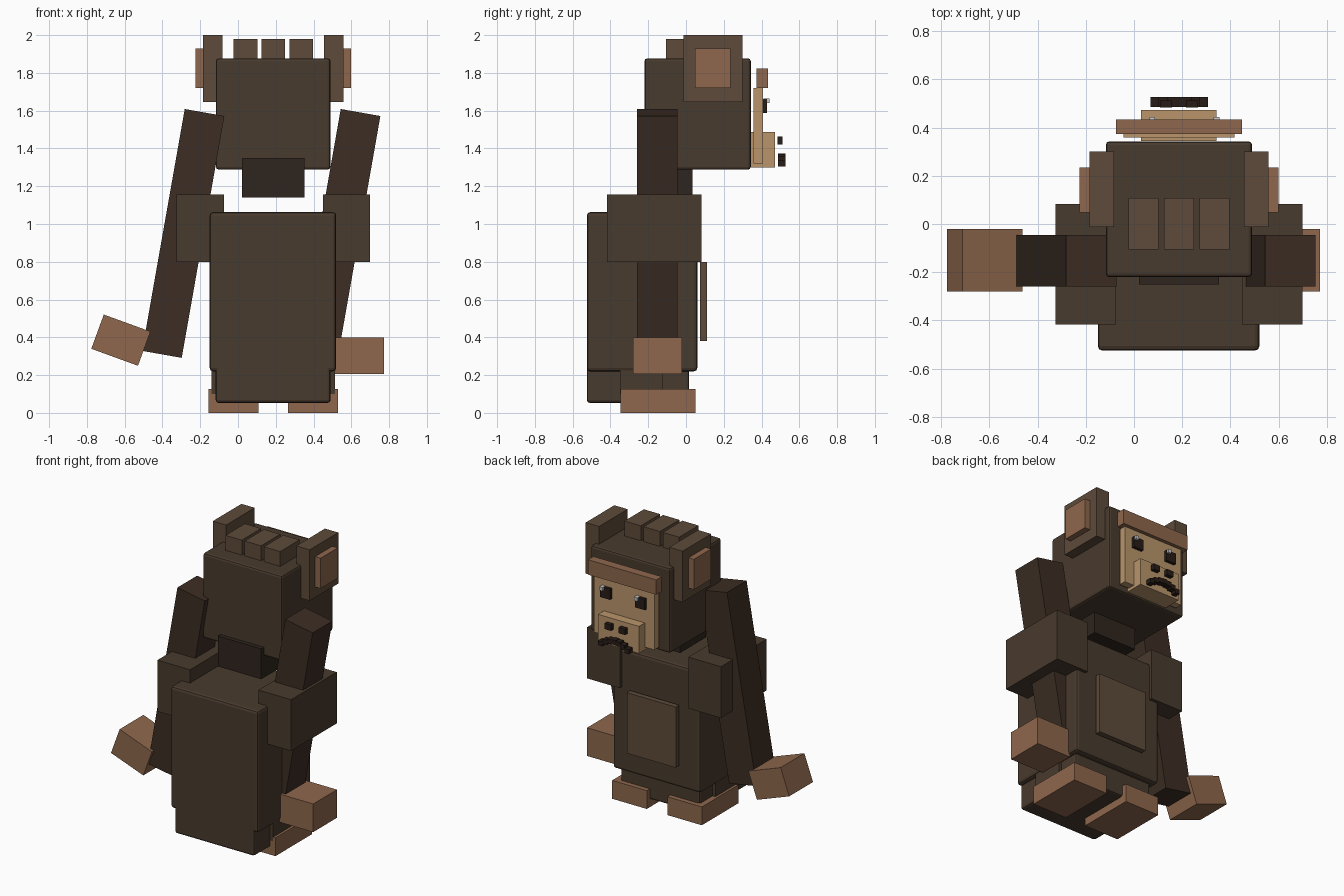
import bpy
from math import radians

if "Cube" in bpy.data.objects:
    bpy.data.objects.remove(bpy.data.objects["Cube"])


def material(name, rgb):
    # sRGB 0-255 to linear viewport colour
    m = bpy.data.materials.new(name)
    m.diffuse_color = [(c / 255) ** 2.2 for c in rgb] + [1]
    m.use_nodes = True
    m.node_tree.nodes["Principled BSDF"].inputs["Base Color"].default_value = m.diffuse_color
    return m


FUR = material("fur", (74, 61, 49))
ARM = material("arm_fur", (62, 49, 40))
DARK = material("dark_fur", (50, 41, 35))
LIGHT = material("light_fur", (94, 76, 61))
SKIN = material("skin", (141, 103, 78))
TAN = material("tan", (184, 148, 107))
BLACK = material("black", (44, 34, 29))
WHITE = material("white", (235, 235, 235))


def box(name, x, y, z, mat, tilt=0, bevel=0):
    """Box from (min, max) ranges, optionally tilted about y and bevelled."""
    r = (x, y, z)
    bpy.ops.mesh.primitive_cube_add(size=1, location=[(a + b) / 2 for a, b in r])
    ob = bpy.context.object
    ob.name = name
    ob.scale = [b - a for a, b in r]
    bpy.ops.object.transform_apply(location=False, rotation=False, scale=True)
    ob.rotation_euler.y = radians(tilt)
    ob.data.materials.append(mat)
    if bevel:
        mod = ob.modifiers.new("bevel", "BEVEL")
        mod.width = bevel
        mod.segments = 2
    return ob


def around(c, w):
    return (c - w / 2, c + w / 2)


MID = 0.187  # symmetry line of head and torso

# Torso
box("torso", (-0.15, 0.52), (-0.525, 0.06), (0.22, 1.063), FUR, bevel=0.018)
box("pelvis", (-0.118, 0.49), (-0.525, 0.017), (0.053, 0.42), FUR, bevel=0.015)
box("belly_panel", (0.0, 0.375), (0.075, 0.112), (0.38, 0.80), LIGHT)
box("neck", (0.02, 0.353), (-0.25, 0.035), (1.14, 1.35), DARK)

# Head
box("head", (-0.117, 0.49), (-0.22, 0.343), (1.288, 1.877), FUR, bevel=0.015)
for i in (-1, 0, 1):
    box("hair_tuft", around(MID + i * 0.147, 0.125), (-0.105, 0.107), (1.80, 1.98), LIGHT)

# Paired parts
for s, side in ((-1, "left"), (1, "right")):
    box(side + "_ear", around(MID + s * 0.32, 0.102), (-0.013, 0.30), (1.647, 2.0), LIGHT)
    box(side + "_inner_ear", around(MID + s * 0.375, 0.075), (0.047, 0.235), (1.72, 1.93), SKIN)
    box(side + "_shoulder", around(MID + s * 0.387, 0.25), (-0.418, 0.082), (0.80, 1.155), FUR)
    box(side + "_arm", around(0.123 + s * 0.413, 0.213), (-0.26, -0.045), (0.30, 1.60), ARM, tilt=10)
    box(side + "_leg", around(MID + s * 0.211, 0.23), (-0.35, -0.122), (0.10, 0.40), FUR)
    box(side + "_foot", around(MID + s * 0.211, 0.265), (-0.348, 0.05), (0, 0.127), SKIN)
    box(side + "_eye", around(MID + s * 0.133, 0.075), (0.395, 0.428), (1.587, 1.662), BLACK)
    box(side + "_eye_glint", around(MID + s * 0.133 + 0.022, 0.024), (0.41, 0.443), (1.64, 1.665), WHITE)
    box(side + "_nostril", around(MID + s * 0.054, 0.05), (0.484, 0.512), (1.422, 1.462), BLACK)

# Hands
box("left_hand", around(-0.62, 0.263), (-0.28, -0.02), around(0.385, 0.193), SKIN, tilt=20)
box("right_hand", (0.508, 0.772), (-0.28, -0.02), (0.205, 0.40), SKIN)

# Face
box("face_plate", (-0.043, 0.417), (0.358, 0.408), (1.32, 1.72), TAN)
box("muzzle", (0.03, 0.343), (0.345, 0.472), (1.30, 1.488), TAN)
box("brow", (-0.075, 0.448), (0.373, 0.433), (1.72, 1.823), SKIN)

# Arched mouth
for i in range(-3, 4):
    box("mouth_segment", around(MID + i * 0.034, 0.034), (0.486, 0.526),
        around(1.356 - 0.035 * (i / 3) ** 2, 0.032), BLACK)
